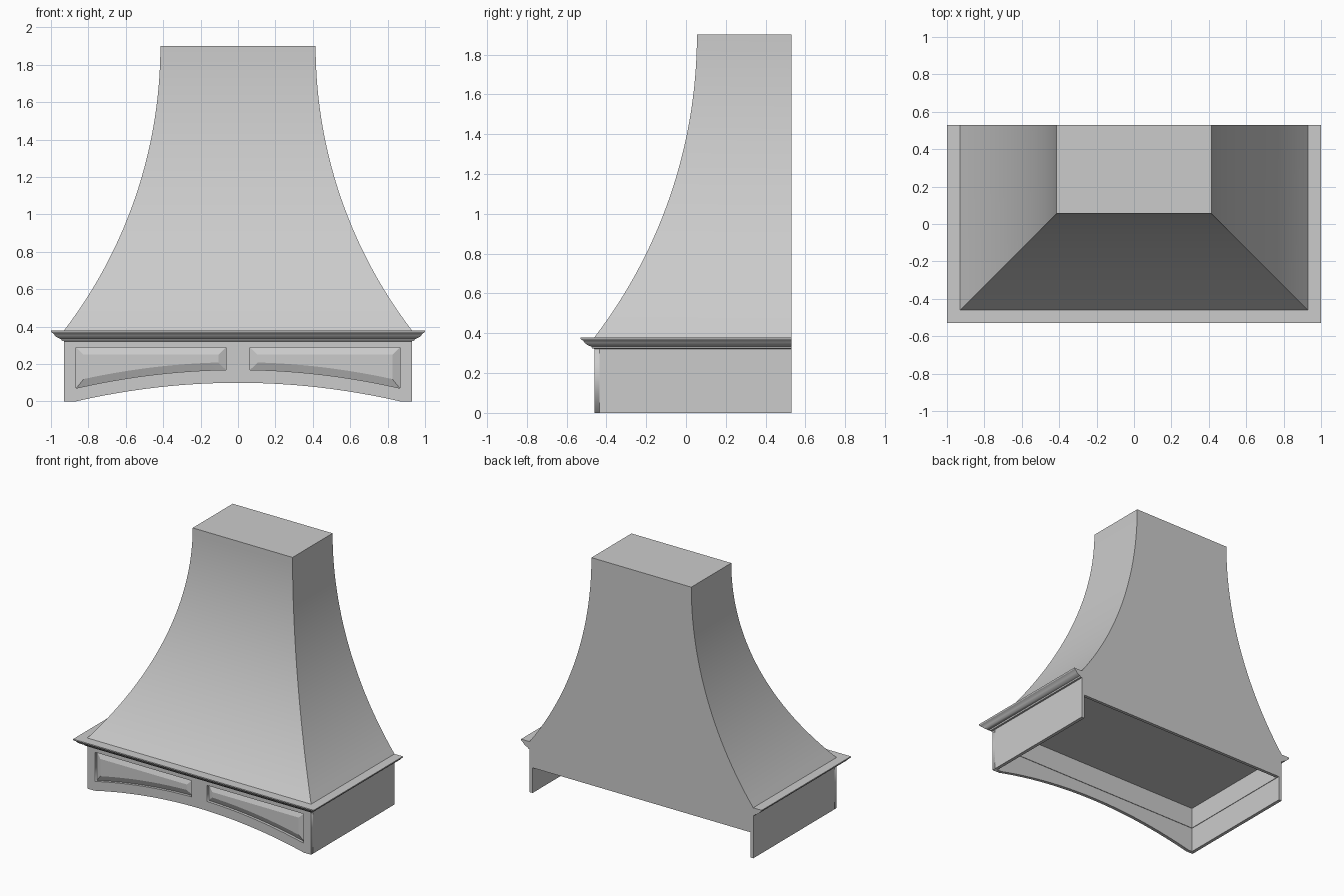
import bpy, bmesh, math

if "Cube" in bpy.data.objects:
    bpy.data.objects.remove(bpy.data.objects["Cube"], do_unlink=True)

# Single painted finish
GREY = (0.6, 0.6, 0.6, 1)
paint = bpy.data.materials.new("light grey paint")
paint.use_nodes = True
paint.diffuse_color = GREY
paint.node_tree.nodes["Principled BSDF"].inputs["Base Color"].default_value = GREY

HALF, FRONT, BACK = 0.93, -0.46, 0.53
WALL = 0.025
SHELF, RIM, TOP = 0.38, 0.19, 1.9
INNER = HALF - WALL


def add_object(name, mesh, smooth=False):
    mesh.materials.clear()
    mesh.materials.append(paint)
    ob = bpy.data.objects.new(name, mesh)
    bpy.context.collection.objects.link(ob)
    if smooth:
        bpy.ops.object.select_all(action="DESELECT")
        ob.select_set(True)
        bpy.context.view_layer.objects.active = ob
        bpy.ops.object.shade_smooth_by_angle(angle=math.radians(30))
    return ob


def finish(name, bm, smooth=False):
    bmesh.ops.recalc_face_normals(bm, faces=bm.faces)
    mesh = bpy.data.meshes.new(name)
    bm.to_mesh(mesh)
    bm.free()
    return add_object(name, mesh, smooth)


def box(name, low, high):
    bm = bmesh.new()
    bmesh.ops.create_cube(bm, size=1)
    for v in bm.verts:
        v.co = [a if c < 0 else b for a, b, c in zip(low, high, v.co)]
    return finish(name, bm)


def board(name, outlines, y0, y1):
    """Flat board in the xz plane; the outlines after the first are holes."""
    curve = bpy.data.curves.new(name, "CURVE")
    curve.dimensions = "2D"
    curve.fill_mode = "BOTH"
    curve.extrude = (y1 - y0) / 2
    for points in outlines:
        spline = curve.splines.new("POLY")
        spline.points.add(len(points) - 1)
        spline.use_cyclic_u = True
        for p, (x, z) in zip(spline.points, points):
            p.co = (x, z, 0, 1)
    temp = bpy.data.objects.new(name + "_curve", curve)
    bpy.context.collection.objects.link(temp)
    bpy.context.view_layer.update()
    mesh = bpy.data.meshes.new_from_object(
        temp.evaluated_get(bpy.context.evaluated_depsgraph_get()))
    bpy.data.objects.remove(temp, do_unlink=True)
    for v in mesh.vertices:
        x, z, d = v.co
        v.co = (x, (y0 + y1) / 2 - d, z)
    return add_object(name, mesh)


# Flared chimney: four-sided rings following a concave arc
def flare(z):
    run, rise = 0.515, TOP - SHELF
    radius = (run ** 2 + rise ** 2) / (2 * run)
    return radius - math.sqrt(radius ** 2 - (TOP - z) ** 2)


bm = bmesh.new()
rings = []
STEPS = 28
for i in range(STEPS + 1):
    z = SHELF + (TOP - SHELF) * i / STEPS
    d = flare(z)
    x, y = 0.415 + d, 0.055 - d
    rings.append([bm.verts.new(c) for c in
                  ((x, BACK, z), (x, y, z), (-x, y, z), (-x, BACK, z))])
for a, b in zip(rings, rings[1:]):
    for k in range(3):
        bm.faces.new((a[k], a[k + 1], b[k + 1], b[k]))
bm.faces.new(rings[-1])
bm.faces.new(rings[0])
skirt = [bm.verts.new((s * HALF, BACK, RIM)) for s in (-1, 1)]
bm.faces.new([r[0] for r in reversed(rings)] + skirt[::-1]
             + [r[3] for r in rings])
finish("flared_chimney", bm, smooth=True)

# Crown moulding swept around the front and both sides
profile = [(HALF, 0.322), (0.942, 0.324), (0.946, 0.334), (0.956, 0.337),
           (0.968, 0.343), (0.979, 0.352), (0.987, 0.364), (0.997, 0.369),
           (1.0, 0.374), (1.0, SHELF), (HALF, SHELF)]
bm = bmesh.new()
sweep = []
for d, z in profile:
    y = FRONT + HALF - d
    sweep.append([bm.verts.new(c) for c in
                  ((d, BACK, z), (d, y, z), (-d, y, z), (-d, BACK, z))])
for a, b in zip(sweep, sweep[1:] + sweep[:1]):
    for k in range(3):
        bm.faces.new((a[k], a[k + 1], b[k + 1], b[k]))
for k in (0, 3):
    bm.faces.new([s[k] for s in sweep])
finish("crown_moulding", bm, smooth=True)


# Arched front apron with two panel openings
def arch(x):
    return 0.1 * (1 - min(1, (x / 0.87) ** 2))


def spread(a, b, n):
    return [a + (b - a) * i / n for i in range(n + 1)]


def panel_outline(side, inset):
    a, b, top = 0.065 + inset, 0.865 - inset, 0.29 - inset
    low = [(side * x, arch(x) + 0.07 + inset) for x in spread(a, b, 16)]
    return low + [(side * b, top), (side * a, top)]


apron = [(-HALF, 0)] + [(x, arch(x)) for x in spread(-0.87, 0.87, 32)]
apron += [(HALF, 0), (HALF, 0.35), (-HALF, 0.35)]
BED = FRONT + 0.02
board("apron_frame", [apron, panel_outline(1, 0), panel_outline(-1, 0)],
      FRONT, BED)
board("apron_backing", [apron], BED, FRONT + WALL)

# Raised panels with bevelled borders
for side, label in ((1, "left"), (-1, "right")):
    bm = bmesh.new()
    loops = [[bm.verts.new((x, y, z)) for x, z in panel_outline(side, inset)]
             for inset, y in ((0, BED), (0.04, FRONT + 0.003))]
    n = len(loops[0])
    for i in range(n):
        j = (i + 1) % n
        bm.faces.new((loops[0][i], loops[0][j], loops[1][j], loops[1][i]))
    for loop in loops:
        bm.faces.new(loop)
    finish(label + "_raised_panel", bm)

    # Side wall and its inner lining
    xs = sorted((side * INNER, side * HALF))
    box(label + "_side_wall", (xs[0], FRONT + 0.001, 0), (xs[1], BACK - 0.001, 0.35))
    xs = sorted((side * (INNER - 0.004), side * INNER))
    box(label + "_lining", (xs[0], FRONT + WALL, RIM), (xs[1], BACK - WALL, 0.36))

# Remaining inner parts
box("front_lining", (-INNER, FRONT + WALL, RIM), (INNER, FRONT + WALL + 0.004, 0.36))
box("back_board", (-INNER, BACK - WALL, RIM), (INNER, BACK - 0.001, 0.375))
box("ceiling", (-INNER, FRONT + WALL, 0.35), (INNER, BACK - WALL, 0.375))
